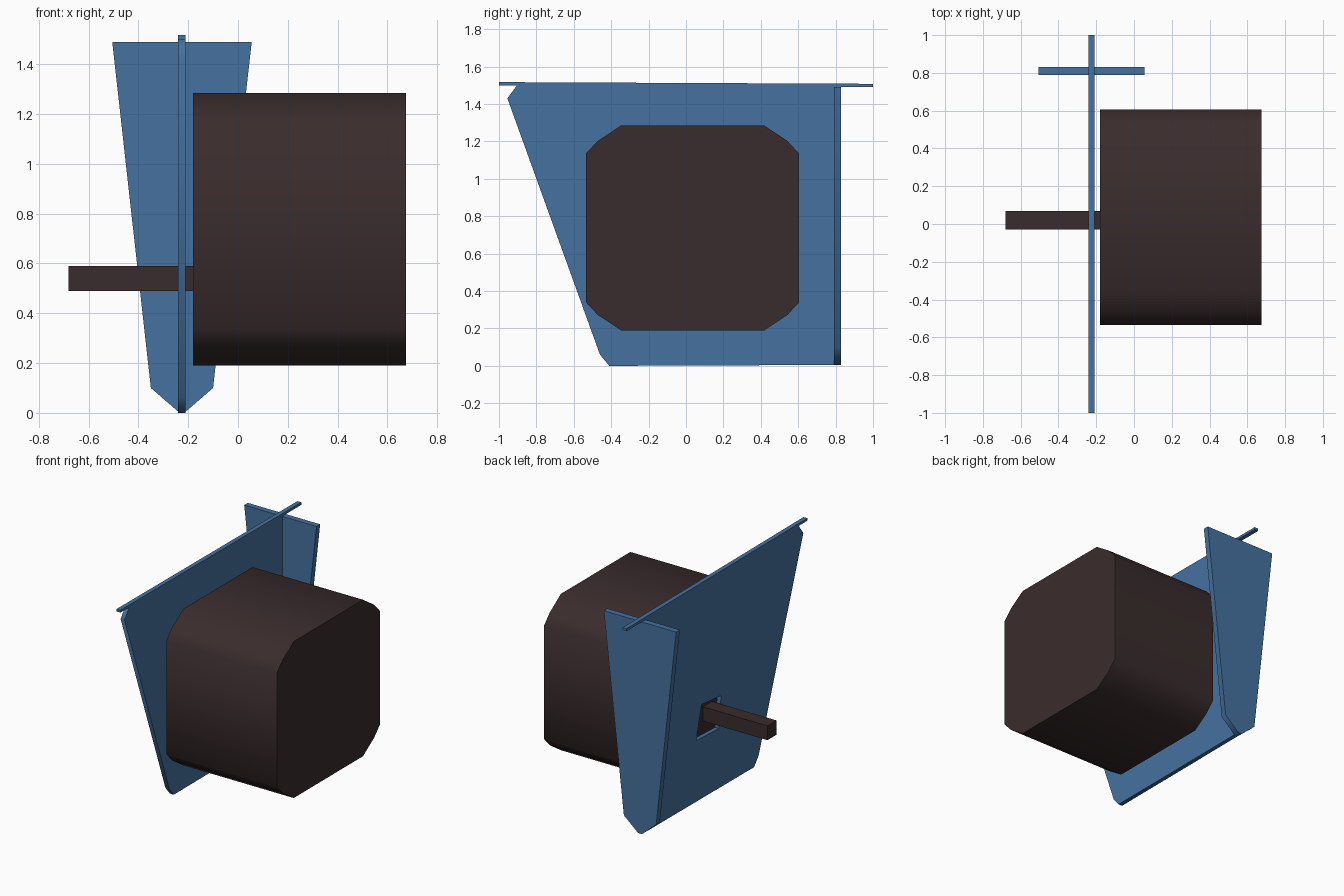
import bpy, bmesh, math

if "Cube" in bpy.data.objects:
    bpy.data.objects.remove(bpy.data.objects["Cube"])


def material(name, color):
    m = bpy.data.materials.new(name)
    m.diffuse_color = (*color, 1)
    m.use_nodes = True
    m.node_tree.nodes["Principled BSDF"].inputs["Base Color"].default_value = m.diffuse_color
    return m


BLUE = material("blue_panel", (0.06, 0.165, 0.35))
BROWN = material("dark_brown", (0.042, 0.025, 0.026))


def prism(name, outline, axis, lo, hi, mat, hole=None):
    """Extrude a 2D outline (optionally with a hole) along the x or y axis."""
    def place(u, v):
        return (lo, u, v) if axis == 'x' else (u, lo, v)
    bm = bmesh.new()
    edges = []
    for loop in [outline] + ([hole] if hole else []):
        vs = [bm.verts.new(place(*p)) for p in loop]
        if hole:
            edges += [bm.edges.new((vs[i - 1], vs[i])) for i in range(len(vs))]
        else:
            bm.faces.new(vs)
    if hole:
        bmesh.ops.triangle_fill(bm, use_beauty=True, use_dissolve=False, edges=edges)
    ext = bmesh.ops.extrude_face_region(bm, geom=bm.faces[:])
    moved = [g for g in ext['geom'] if isinstance(g, bmesh.types.BMVert)]
    d = hi - lo
    bmesh.ops.translate(bm, verts=moved, vec=(d, 0, 0) if axis == 'x' else (0, d, 0))
    bmesh.ops.recalc_face_normals(bm, faces=bm.faces[:])
    me = bpy.data.meshes.new(name)
    bm.to_mesh(me)
    bm.free()
    ob = bpy.data.objects.new(name, me)
    bpy.context.collection.objects.link(ob)
    me.materials.append(mat)
    bpy.ops.object.select_all(action='DESELECT')
    ob.select_set(True)
    bpy.context.view_layer.objects.active = ob
    bpy.ops.object.shade_smooth_by_angle(angle=math.radians(60))
    return ob


# Upright side panel with a slot for the peg
prism("side_panel",
      [(-0.41, 0), (0.80, 0.005), (0.80, 1.505), (-0.90, 1.505),
       (-0.955, 1.43), (-0.46, 0.06)],
      'x', -0.24, -0.21, BLUE,
      hole=[(-0.02, 0.42), (0.23, 0.43), (0.17, 0.66), (-0.045, 0.64)])

# Tapered cross panel at the back, mirrored about the side panel
CX = -0.225
half = [(0.015, 0.005), (0.125, 0.10), (0.28, 1.49)]
prism("back_panel",
      [(CX + u, z) for u, z in half] + [(CX - u, z) for u, z in reversed(half)],
      'y', 0.79, 0.83, BLUE)

# Slightly sloping rail along the top edge
prism("top_rail", [(-1, 1.5), (1, 1.49), (1, 1.508), (-1, 1.517)],
      'x', -0.24, -0.21, BLUE)

# Large block with chamfered corners
cy, cz = 0.02, 0.7375
CY, CZ = 0.035, 0.7375
corner = [(0.57, 0.38), (0.507, 0.47), (0.383, 0.5475)]
upper = [(CY + a, CZ + b + s) for (a, b), s in zip(corner, (0.018, -0.005, 0))]
upper += [(CY - a, CZ + b + s) for (a, b), s in reversed(list(zip(corner, (0.018, -0.005, 0))))]
lower = [(y, 2 * CZ - z) for y, z in reversed(upper)]
prism("main_block", upper + lower, 'x', -0.18, 0.675, BROWN)

# Square peg passing through the slot
prism("peg", [(-0.03, 0.49), (0.07, 0.49), (0.07, 0.59), (-0.03, 0.59)],
      'x', -0.68, -0.18, BROWN)
